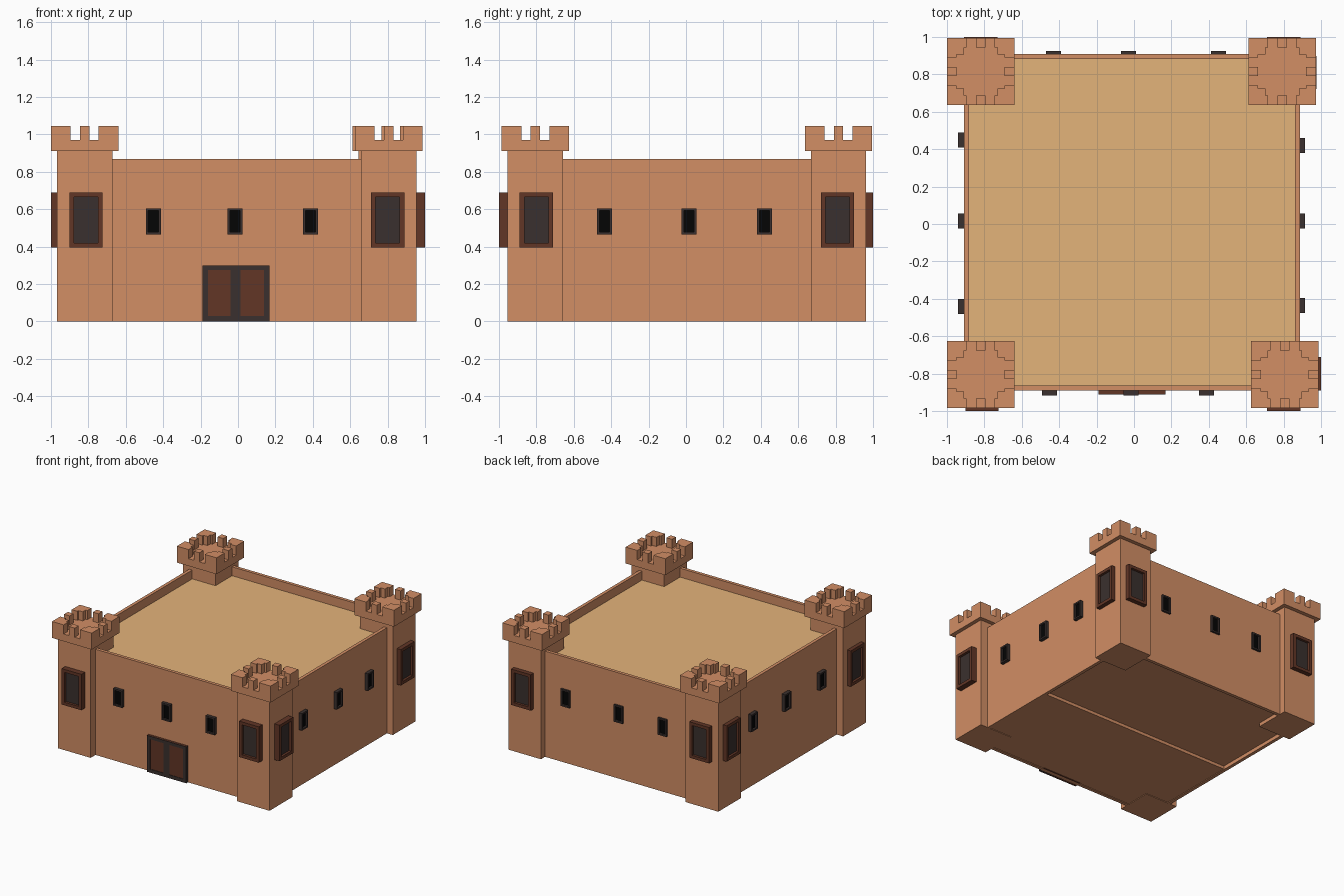
import bpy, bmesh
from mathutils import Matrix

if "Cube" in bpy.data.objects:
    bpy.data.objects.remove(bpy.data.objects["Cube"])


def mat(name, r, g, b):
    m = bpy.data.materials.new(name)
    lin = [((c / 255 + 0.055) / 1.055) ** 2.4 for c in (r, g, b)]
    m.diffuse_color = (*lin, 1)
    m.use_nodes = True
    m.node_tree.nodes["Principled BSDF"].inputs["Base Color"].default_value = m.diffuse_color
    return m


CLAY = mat("clay", 210, 142, 101)
SAND = mat("sand", 228, 179, 122)
WOOD = mat("wood", 98, 54, 38)
IRON = mat("iron", 58, 48, 46)
BLACK = mat("black", 3, 3, 3)


def build(name, boxes, material, matrix=None):
    """One object from boxes given as (x0, x1, y0, y1, z0, z1)."""
    bm = bmesh.new()
    for x0, x1, y0, y1, z0, z1 in boxes:
        m = Matrix.Translation(((x0 + x1) / 2, (y0 + y1) / 2, (z0 + z1) / 2))
        m = m @ Matrix.Diagonal((x1 - x0, y1 - y0, z1 - z0, 1))
        bmesh.ops.create_cube(bm, size=1, matrix=m)
    me = bpy.data.meshes.new(name)
    bm.to_mesh(me)
    bm.free()
    me.materials.append(material)
    ob = bpy.data.objects.new(name, me)
    bpy.context.collection.objects.link(ob)
    if matrix:
        ob.matrix_world = matrix
    return ob


def frame(w, z0, z1, t, y0, y1):
    """Four bars around an opening centred on x = 0."""
    h = w / 2
    return [(-h, -h + t, y0, y1, z0, z1), (h - t, h, y0, y1, z0, z1),
            (-h + t, h - t, y0, y1, z0, z0 + t), (-h + t, h - t, y0, y1, z1 - t, z1)]


# Local -y is turned to face the given side; u runs along the wall, d is its distance out
TURN = {"front": 0, "right": 1, "back": 2, "left": 3}


def side_matrix(side, u, d):
    pos = {"front": (u, -d, 0), "back": (u, d, 0),
           "right": (d, u, 0), "left": (-d, u, 0)}[side]
    return Matrix.Translation(pos) @ Matrix.Rotation(TURN[side] * 1.5707963, 4, 'Z')


def window(name, side, u, d, w, z0, z1, t, depth, recess, frame_mat, pane_mat):
    m = side_matrix(side, u, d)
    h = w / 2 - t
    build(name + "_frame", frame(w, z0, z1, t, 0, depth), frame_mat, m)
    build(name + "_pane", [(-h, h, recess, depth, z0 + t, z1 - t)], pane_mat, m)


# Curtain walls
X0, X1, Y0, Y1, T, H = -0.91, 0.887, -0.89, 0.91, 0.027, 0.868
build("curtain_walls", [
    (X0, X1, Y0, Y0 + T, 0, H), (X0, X1, Y1 - T, Y1, 0, H),
    (X0, X0 + T, Y0 + T, Y1 - T, 0, H), (X1 - T, X1, Y0 + T, Y1 - T, 0, H)], CLAY)

# Roof deck and the two floor slabs, the rear one slightly raised
ix0, ix1, iy0, iy1 = X0 + T, X1 - T, Y0 + T, Y1 - T
build("roof_deck", [(ix0, ix1, iy0, iy1, 0.77, 0.795)], SAND)
build("floor_slabs", [(ix0, ix1, iy0, 0.0, 0.005, 0.16),
                      (ix0, ix1, 0.0, iy1, 0.03, 0.16)], CLAY)

# Corner towers with battlements
towers = {"front_left": (-0.82, -0.805), "front_right": (0.806, -0.805),
          "back_left": (-0.82, 0.815), "back_right": (0.792, 0.815)}
B, C, ZC, ZN, ZT = 0.148, 0.18, 0.91, 0.97, 1.045
G, R, S = 0.075, 0.128, 0.09   # gap edge, rim inside, corner step


def span(s, a, b):
    return (a, b) if s > 0 else (-b, -a)


for name, (cx, cy) in towers.items():
    at = Matrix.Translation((cx, cy, 0))
    build(name + "_tower", [(-B, B, -B, B, 0, ZC)], CLAY, at)
    rim = [(-C, C, -C, C, ZC, ZN)]
    for sx in (-1, 1):
        # middle merlons
        rim += [(*span(sx, R, C), -0.025, 0.025, ZN, ZT),
                (-0.025, 0.025, *span(sx, R, C), ZN, ZT)]
        # stepped corner merlons
        for sy in (-1, 1):
            rim += [(*span(sx, R, C), *span(sy, G, C), ZN, ZT),
                    (*span(sx, S, R), *span(sy, S, C), ZN, ZT),
                    (*span(sx, G, S), *span(sy, R, C), ZN, ZT)]
    build(name + "_battlements", rim, CLAY, at)

    # Tower windows on the two outer faces
    fy = "front" if cy < 0 else "back"
    fx = "left" if cx < 0 else "right"
    dx = 1.0 if cx < 0 or cy < 0 else 0.975
    ux = {"front_left": -0.813, "front_right": 0.80,
          "back_left": -0.82, "back_right": 0.80}[name]
    uy = -0.80 if cy < 0 else 0.81
    for side, u, d in ((fy, ux, 1.0), (fx, uy, dx)):
        window(f"{name}_{side}_window", side, u, d, 0.178, 0.395, 0.69,
               0.025, 0.055, 0.02, WOOD, IRON)

# Small wall windows
slots = {"front": (0.917, (-0.453, -0.015, 0.387)),
         "back": (0.926, (-0.43, -0.03, 0.453)),
         "right": (0.915, (-0.435, 0.017, 0.42)),
         "left": (0.94, (-0.44, 0.015, 0.45))}
for side, (d, us) in slots.items():
    for i, u in enumerate(us):
        window(f"{side}_slot_{i + 1}", side, u, d, 0.08, 0.465, 0.605,
               0.013, 0.04, 0.015, IRON, BLACK)

# Double door set in the front wall
build("door_leaves", [(-0.188, 0.167, -0.908, -0.855, 0, 0.30)], WOOD)
F0, F1 = -0.912, -0.89
build("door_frame", [
    (-0.189, -0.16, F0, F1, 0, 0.299), (0.138, 0.168, F0, F1, 0, 0.299),
    (-0.04, 0.014, F0, F1, 0.028, 0.274),
    (-0.16, 0.138, F0, F1, 0, 0.028), (-0.16, 0.138, F0, F1, 0.274, 0.299)], IRON)
